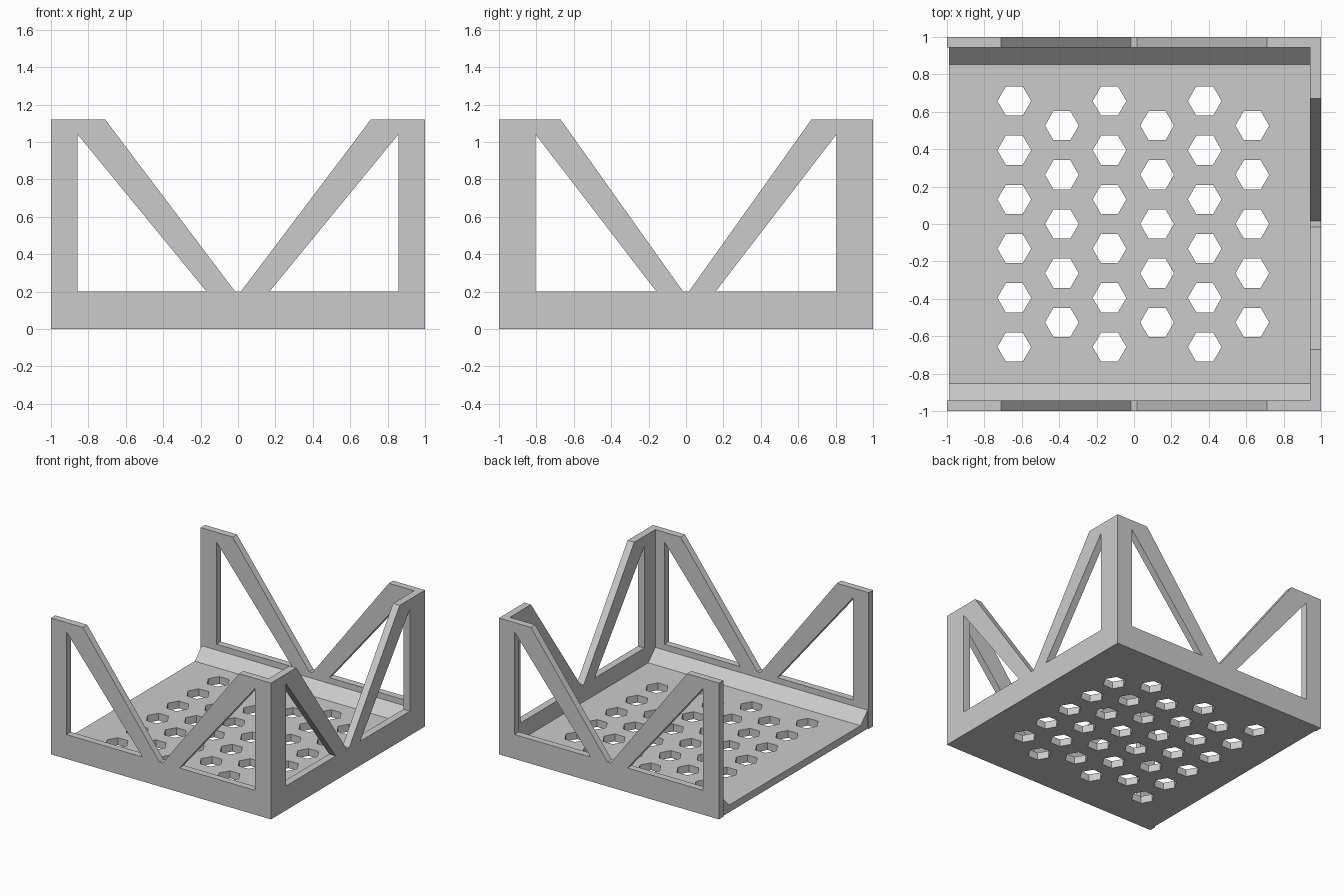
import bpy
import math

if "Cube" in bpy.data.objects:
    bpy.data.objects.remove(bpy.data.objects["Cube"])

HALF_PI = math.pi / 2
TOP, RAIL = 1.12, 0.20          # wall height, lower rail height
WALL, FLOOR = 0.056, 0.06       # thicknesses
INNER_Y = 1 - WALL
INNER_X = 0.94

grey = bpy.data.materials.new("light grey")
grey.diffuse_color = (0.6, 0.6, 0.6, 1)
grey.use_nodes = True
grey.node_tree.nodes["Principled BSDF"].inputs["Base Color"].default_value = grey.diffuse_color


def plate(name, loops, thickness, location, rotation=(0, 0, 0)):
    """Flat outline with holes, extruded evenly about its plane."""
    curve = bpy.data.curves.new(name, 'CURVE')
    curve.dimensions = '2D'
    curve.fill_mode = 'BOTH'
    curve.extrude = thickness / 2
    for loop in loops:
        spline = curve.splines.new('POLY')
        spline.points.add(len(loop) - 1)
        for point, (x, y) in zip(spline.points, loop):
            point.co = (x, y, 0, 1)
        spline.use_cyclic_u = True
    obj = bpy.data.objects.new(name, curve)
    bpy.context.collection.objects.link(obj)
    obj.location, obj.rotation_euler = location, rotation
    curve.materials.append(grey)
    bpy.ops.object.select_all(action='DESELECT')
    obj.select_set(True)
    bpy.context.view_layer.objects.active = obj
    bpy.ops.object.convert(target='MESH')
    for poly in obj.data.polygons:
        poly.use_smooth = False
    return obj


def mirror(half):
    """Close a right-hand half outline with its mirror image."""
    return half + [(-x, y) for x, y in reversed(half)]


def wall_loops(end, shoulder, post, foot):
    """V-notched wall with a triangular window on each side."""
    outline = mirror([(end, 0), (end, TOP), (shoulder, TOP), (0.015, RAIL)])
    window = [(post, RAIL), (post, 1.04), (foot, RAIL)]
    return [outline, window, [(-x, y) for x, y in window]]


# Front and back walls
for name, side in (("front_wall", -1), ("back_wall", 1)):
    plate(name, wall_loops(1, 0.71, 0.857, 0.168), WALL,
          (0, side * (1 - WALL / 2), 0), (HALF_PI, 0, 0))

# Right wall, fitted between the other two
plate("right_wall", wall_loops(INNER_Y, 0.67, 0.804, 0.158), 1 - INNER_X,
      ((1 + INNER_X) / 2, 0, 0), (HALF_PI, 0, HALF_PI))

# Floor with staggered hexagonal holes
floor = [[(-0.99, -INNER_Y), (INNER_X, -INNER_Y), (INNER_X, INNER_Y), (-0.99, INNER_Y)]]
for column in range(5 + 1):
    rows = 6 if column % 2 == 0 else 5
    cx = -0.64 + 0.2545 * column
    for row in range(rows):
        cy = (row - (rows - 1) / 2) * 0.263
        floor.append([(cx + 0.09 * math.cos(math.pi / 3 * k),
                       cy + 0.09 * math.sin(math.pi / 3 * k)) for k in range(6)])
plate("floor", floor, FLOOR, (0, 0, FLOOR / 2))

# Sloped fillets along the front and back of the floor
for name, side in (("front_fillet", -1), ("back_fillet", 1)):
    profile = [(side * INNER_Y, FLOOR), (side * INNER_Y, FLOOR + 0.092),
               (side * (INNER_Y - 0.092), FLOOR)]
    plate(name, [profile], INNER_X + 0.99, ((INNER_X - 0.99) / 2, 0, 0),
          (HALF_PI, 0, HALF_PI))
